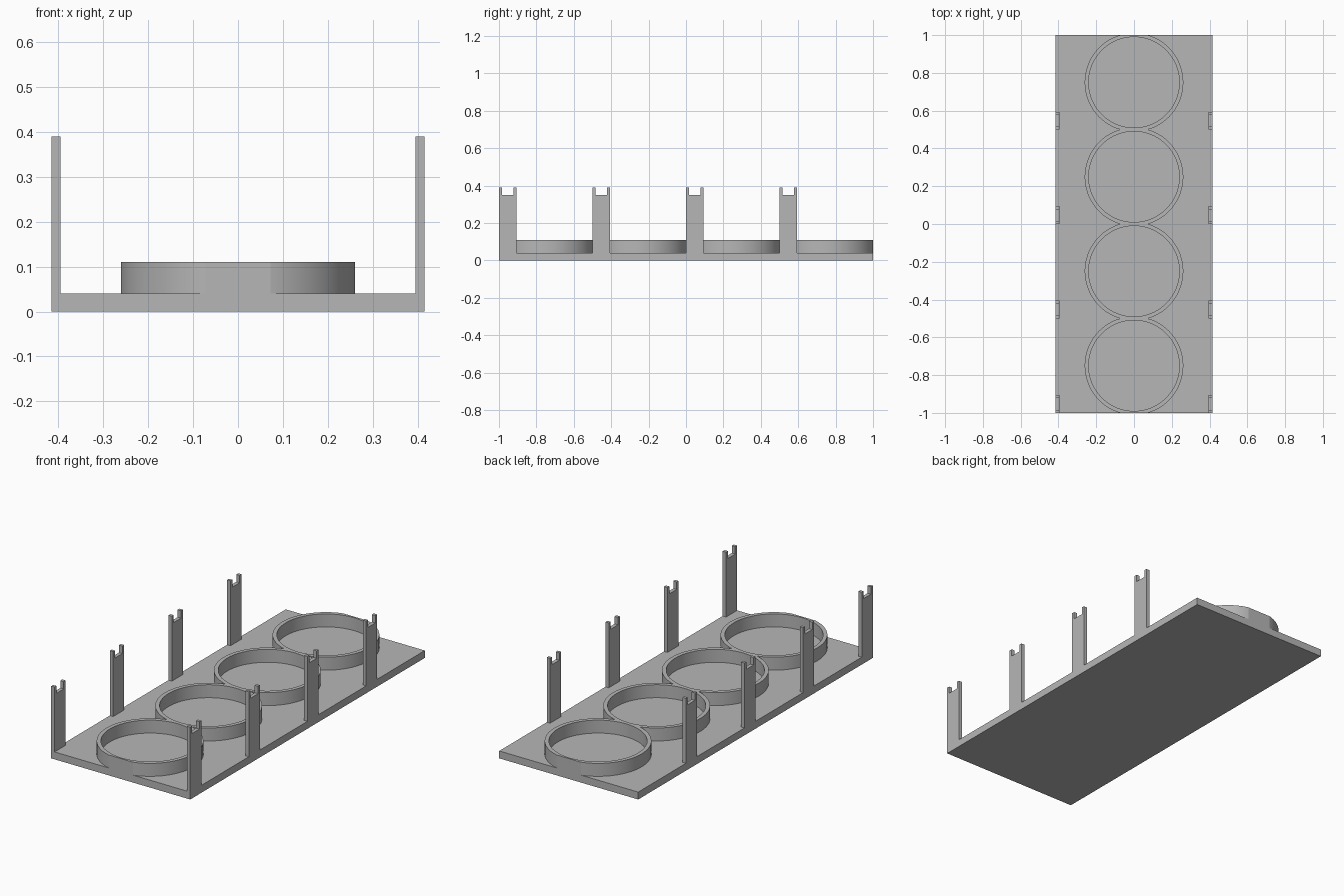
import bpy, bmesh
from math import sin, cos, pi, radians

old = bpy.data.objects.get("Cube")
if old:
    bpy.data.objects.remove(old, do_unlink=True)

grey = bpy.data.materials.new("plain grey")
grey.use_nodes = True
colour = (0.47, 0.47, 0.47, 1)
grey.diffuse_color = colour
grey.node_tree.nodes["Principled BSDF"].inputs["Base Color"].default_value = colour

HALF_X, HALF_Y, FLOOR = 0.415, 1.0, 0.04
PITCH = 0.5


def finish(name, bm):
    bmesh.ops.recalc_face_normals(bm, faces=bm.faces)
    mesh = bpy.data.meshes.new(name)
    bm.to_mesh(mesh)
    bm.free()
    mesh.materials.append(grey)
    ob = bpy.data.objects.new(name, mesh)
    bpy.context.collection.objects.link(ob)
    return ob


def prism(name, outline, axis, depth):
    """Extrude a closed outline of 3D points along an axis."""
    bm = bmesh.new()
    face = bm.faces.new([bm.verts.new(p) for p in outline])
    out = bmesh.ops.extrude_face_region(bm, geom=[face])["geom"]
    moved = [v for v in out if isinstance(v, bmesh.types.BMVert)]
    bmesh.ops.translate(bm, verts=moved, vec=[a * depth for a in axis])
    return finish(name, bm)


# Base plate
corners = [(-1, -1), (1, -1), (1, 1), (-1, 1)]
prism("base_plate", [(x * HALF_X, y * HALF_Y, 0) for x, y in corners], (0, 0, 1), FLOOR)

# Forked posts along both long edges
WIDTH, THICK, TOP, NOTCH, PRONG = 0.094, 0.02, 0.39, 0.35, 0.016
fork = [(0, FLOOR), (WIDTH, FLOOR), (WIDTH, TOP), (WIDTH - PRONG, TOP),
        (WIDTH - PRONG, NOTCH), (PRONG, NOTCH), (PRONG, TOP), (0, TOP)]
for side, label in ((1, "left"), (-1, "right")):
    for i in range(4):
        y0 = -HALF_Y + i * PITCH
        prism(f"{label}_post_{i + 1}", [(side * HALF_X, y0 + y, z) for y, z in fork],
              (-side, 0, 0), THICK)

# Row of four joined rings, each trimmed flat at the limits of its own bay
OUTER, INNER, RIM, SEGMENTS = 0.261, 0.24, 0.11, 90
bm = bmesh.new()
for i in range(4):
    yc = -HALF_Y + (i + 0.5) * PITCH

    def loop(radius, z):
        verts = []
        for k in range(SEGMENTS):
            a = pi / 2 + 2 * pi * k / SEGMENTS
            y = max(-PITCH / 2, min(PITCH / 2, radius * sin(a)))
            verts.append(bm.verts.new((radius * cos(a), yc + y, z)))
        return verts

    loops = [loop(OUTER, FLOOR), loop(OUTER, RIM), loop(INNER, RIM), loop(INNER, FLOOR)]
    for a, b in zip(loops, loops[1:]):
        for k in range(SEGMENTS):
            n = (k + 1) % SEGMENTS
            bm.faces.new((a[k], a[n], b[n], b[k]))

# Remove the hidden walls between neighbouring rings and weld them
bm.normal_update()
inside = [f for f in bm.faces
          if all(abs(v.co.y - round(v.co.y / PITCH) * PITCH) < 1e-4 for v in f.verts)
          and abs(f.calc_center_median().y) < HALF_Y - 0.1]
bmesh.ops.delete(bm, geom=inside, context="FACES")
bmesh.ops.remove_doubles(bm, verts=bm.verts, dist=1e-4)
rings = finish("ring_row", bm)

bpy.ops.object.select_all(action="DESELECT")
rings.select_set(True)
bpy.context.view_layer.objects.active = rings
bpy.ops.object.shade_smooth_by_angle(angle=radians(10))
